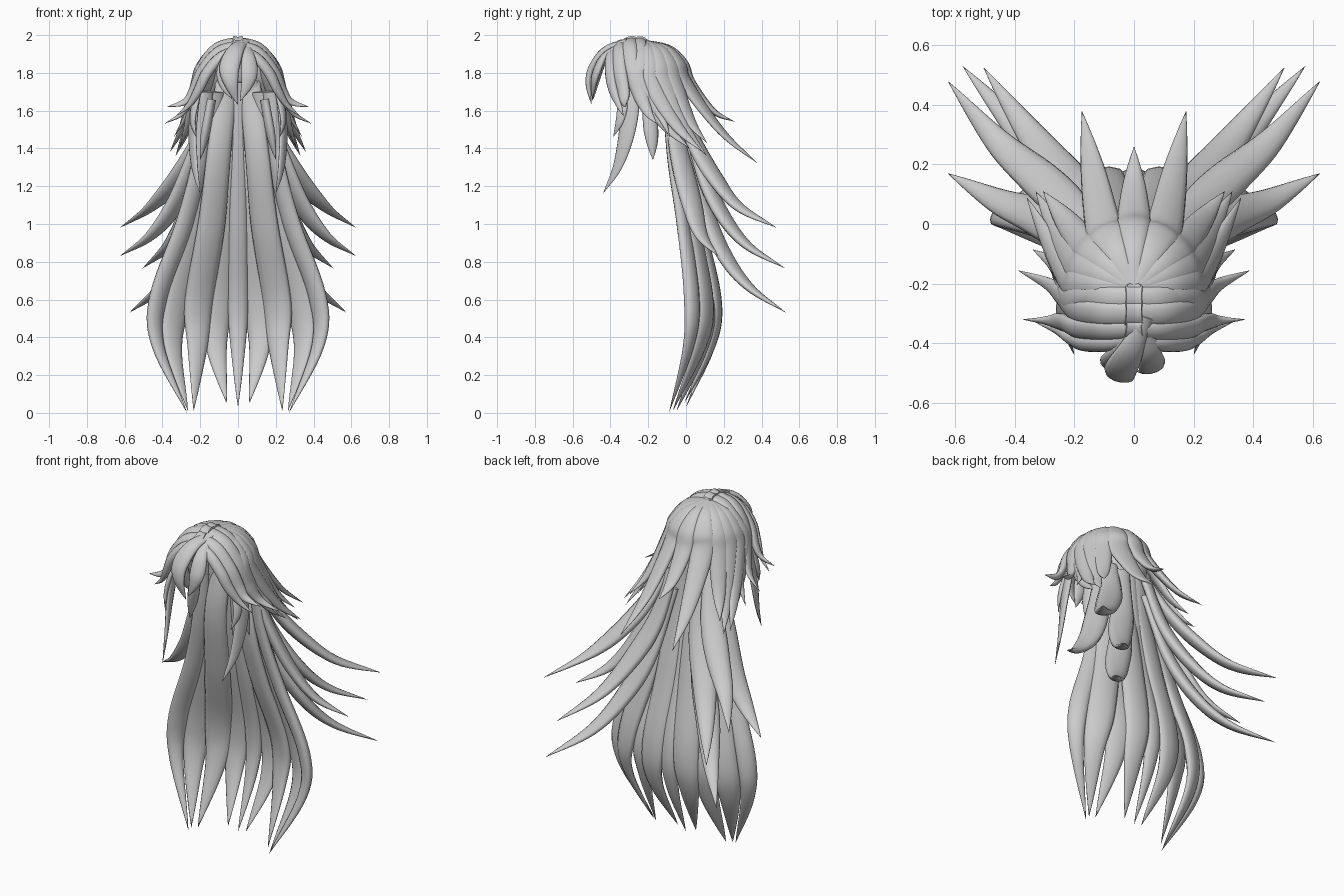
import bpy, bmesh, math
from mathutils import Vector

SIDES = 12


def spline(pts, steps=7):
    """Smooth Catmull-Rom path through the given points."""
    p = [Vector(q) for q in pts]
    p = [2 * p[0] - p[1]] + p + [2 * p[-1] - p[-2]]
    out = []
    for i in range(1, len(p) - 2):
        a, b, c, d = p[i - 1:i + 3]
        for k in range(steps):
            t = k / steps
            out.append(0.5 * (2 * b + (c - a) * t + (2 * a - 5 * b + 4 * c - d) * t * t
                              + (3 * b - a - 3 * c + d) * t ** 3))
    return out + [p[-2]]


def strand(name, pts, width, thick, root=0.5, peak=0.45, mirror=True, axis_y=-0.22):
    """Flattened lock of hair tapering to a point; faces away from the head axis."""
    path = spline(pts)
    n = len(path) - 1
    bm = bmesh.new()
    rings = []
    for i in range(n):
        p, t = path[i], i / n
        tan = (path[i + 1] - path[max(i - 1, 0)]).normalized()
        out = p - Vector((0, axis_y, min(p.z, 1.72)))
        nor = (out - tan * out.dot(tan)).normalized()
        side = tan.cross(nor)
        u = min(1, t / peak)
        s = root + (1 - root) * u * u * (3 - 2 * u)
        if t > peak:
            s *= 1 - ((t - peak) / (1 - peak)) ** 1.8
        ring = []
        for k in range(SIDES):
            a = math.tau * k / SIDES
            ring.append(bm.verts.new(p + side * math.cos(a) * width * s
                                     + nor * math.sin(a) * thick * s))
        rings.append(ring)
    tip = bm.verts.new(path[-1])
    cap = bm.faces.new(rings[0])
    for k in range(SIDES):
        j = (k + 1) % SIDES
        for r0, r1 in zip(rings, rings[1:]):
            bm.faces.new((r0[k], r0[j], r1[j], r1[k]))
        bm.faces.new((rings[-1][k], rings[-1][j], tip))
    for f in bm.faces:
        f.smooth = f is not cap
    bmesh.ops.recalc_face_normals(bm, faces=bm.faces[:])
    me = bpy.data.meshes.new(name)
    bm.to_mesh(me)
    bm.free()
    ob = bpy.data.objects.new(name, me)
    bpy.context.collection.objects.link(ob)
    if mirror:
        m = ob.modifiers.new("mirror", 'MIRROR')
        m.use_mirror_merge = False


def head(az, pol):
    """Point on the skull ellipsoid, azimuth measured from the back."""
    a, q = math.radians(az), math.radians(pol)
    return Vector((0.23 * math.sin(q) * math.sin(a),
                   -0.22 + 0.25 * math.sin(q) * math.cos(a),
                   1.69 + 0.28 * math.cos(q)))


# Crown locks fanning over the back and sides of the head
crown = [(0, (0, 0.26, 1.54), 0.06), (28, (0.175, 0.38, 1.32), 0.068),
         (50, (0.305, 0.11, 1.43), 0.06), (66, (0.33, 0.11, 1.36), 0.06),
         (82, (0.36, 0.09, 1.38), 0.055), (97, (0.31, 0.02, 1.40), 0.05)]
for az, tip, w in crown:
    pts = [head(az, q) for q in (-5, 30, 55, 78)]
    pts += [pts[-1].lerp(Vector(tip), 0.5) + Vector((0, 0, -0.045)), tip]
    strand("crown_lock", pts, w, 0.028, root=0.4, mirror=az > 0, peak=0.5)

# Bands parted on the centre line and swept over the sides and back
bands = [
    [(-.03, -.25, 1.972), (.1, -.25, 1.94), (.195, -.23, 1.83), (.24, -.18, 1.67), (.275, -.13, 1.57), (.34, -.085, 1.46)],
    [(-.03, -.30, 1.972), (.11, -.30, 1.935), (.2, -.285, 1.82), (.245, -.24, 1.68), (.29, -.2, 1.59), (.39, -.155, 1.53)],
    [(-.03, -.35, 1.953), (.1, -.355, 1.915), (.19, -.35, 1.81), (.24, -.33, 1.7), (.285, -.325, 1.645), (.375, -.32, 1.62)],
    [(-.02, -.38, 1.93), (.09, -.40, 1.885), (.165, -.40, 1.8), (.21, -.385, 1.71), (.26, -.355, 1.63), (.33, -.33, 1.57)],
]
for pts, w in zip(bands, (0.046, 0.046, 0.04, 0.032)):
    strand("swept_band", pts, w, 0.024, root=0.9, peak=0.4)

# Centre fringe
strand("fringe_centre", [(.04, -.31, 1.97), (-.01, -.42, 1.925), (-.045, -.49, 1.83), (-.035, -.515, 1.74), (.0, -.5, 1.63)],
       0.055, 0.025, mirror=False)
strand("fringe_left", [(0, -.34, 1.955), (-.05, -.42, 1.9), (-.085, -.46, 1.81), (-.075, -.48, 1.73), (-.03, -.49, 1.66)],
       0.03, 0.018, mirror=False)
strand("fringe_right", [(.04, -.33, 1.96), (.055, -.43, 1.89), (.06, -.475, 1.8), (.045, -.49, 1.73), (.01, -.495, 1.65)],
       0.045, 0.02, mirror=False)

# Locks hanging beside the face
strand("face_lock_long", [(.15, -.3, 1.86), (.215, -.29, 1.7), (.24, -.31, 1.5), (.23, -.36, 1.31), (.2, -.44, 1.16)],
       0.05, 0.018, peak=0.35)
strand("face_lock_short", [(.17, -.31, 1.8), (.22, -.33, 1.66), (.24, -.35, 1.55), (.22, -.385, 1.46)],
       0.03, 0.014)
strand("ear_lock", [(.14, -.19, 1.66), (.16, -.19, 1.55), (.18, -.18, 1.44), (.2, -.175, 1.34)],
       0.04, 0.025, root=0.95)

# Big spikes flaring out behind
spikes = [
    [(.14, -.05, 1.64), (.21, .05, 1.42), (.32, .155, 1.24), (.46, .28, 1.09), (.625, .48, .98)],
    [(.16, -.08, 1.6), (.23, -.03, 1.35), (.33, .03, 1.11), (.46, .08, .94), (.625, .17, .83)],
    [(.09, 0, 1.6), (.15, .08, 1.3), (.25, .18, 1.07), (.36, .32, .89), (.505, .525, .765)],
    [(.09, 0, 1.5), (.17, .09, 1.12), (.28, .19, .86), (.4, .33, .67), (.575, .53, .53)],
]
for pts in spikes:
    strand("flared_spike", pts, 0.07, 0.035, root=0.7, peak=0.4)

# Long curtain of hair down the back
curtain = [
    ([(0, -.04, 1.75), (0, -.01, 1.4), (0, .06, 1.0), (0, .15, .6), (0, .13, .35), (0, 0, .03)], .055),
    ([(.05, -.04, 1.75), (.06, -.01, 1.4), (.08, .07, 1.0), (.11, .155, .6), (.115, .13, .35), (.06, -.01, .05)], .08),
    ([(.06, -.03, 1.75), (.1, -.07, 1.38), (.14, 0, 1.0), (.205, .11, .6), (.215, .09, .35), (.235, -.05, .01)], .08),
    ([(.13, -.07, 1.7), (.16, -.03, 1.35), (.22, .035, 1.0), (.32, .1, .6), (.345, .07, .35), (.265, -.07, .01)], .08),
    ([(.17, -.1, 1.7), (.2, -.07, 1.35), (.285, -.015, 1.0), (.42, .03, .62), (.425, .015, .36), (.27, -.09, 0)], .055),
]
for pts, w in curtain:
    strand("back_curtain", pts, w, 0.032, root=0.75, peak=0.6, mirror=pts[0][0] > 0, axis_y=-0.5)
